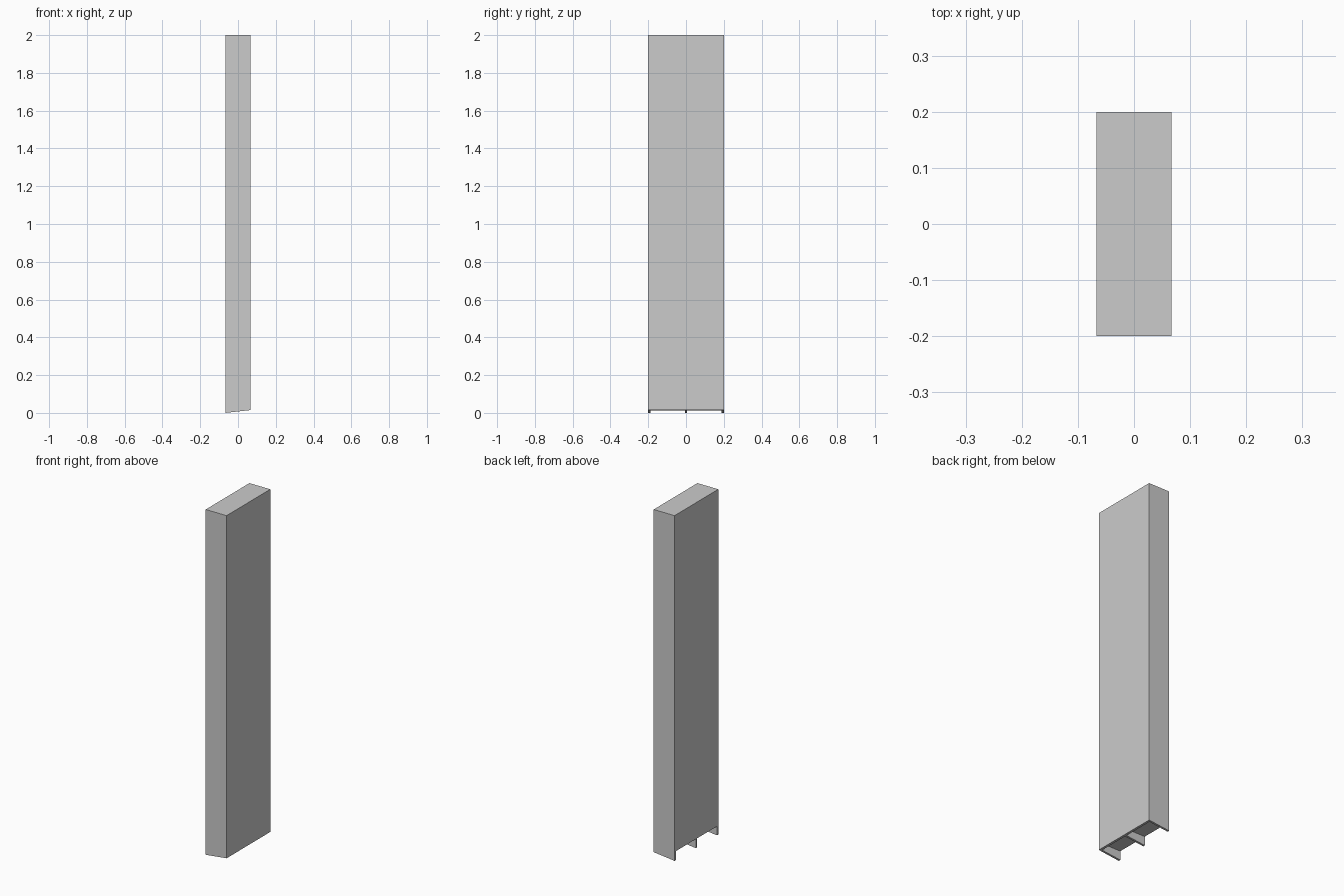
import bpy, bmesh

if "Cube" in bpy.data.objects:
    bpy.data.objects.remove(bpy.data.objects["Cube"])

HX, HY, TOP = 0.0667, 0.2, 2.0   # half width, half depth, height
LIP = 0.015                      # bottom of the +x wall
FLOOR = 0.052                    # underside of the body between the ribs
T = 0.012                        # rib and wall thickness


def prism(name, profile, y0, y1):
    """Extrude an (x, z) profile along y."""
    bm = bmesh.new()
    face = bm.faces.new([bm.verts.new((x, y0, z)) for x, z in profile])
    ext = bmesh.ops.extrude_face_region(bm, geom=[face])
    verts = [v for v in ext["geom"] if isinstance(v, bmesh.types.BMVert)]
    bmesh.ops.translate(bm, vec=(0, y1 - y0, 0), verts=verts)
    bmesh.ops.recalc_face_normals(bm, faces=bm.faces)
    mesh = bpy.data.meshes.new(name)
    bm.to_mesh(mesh)
    bm.free()
    obj = bpy.data.objects.new(name, mesh)
    bpy.context.collection.objects.link(obj)
    return obj


# Tall panel body with a gently sloping underside
body = prism("tall_panel", [(-HX, 0), (HX, LIP), (HX, TOP), (-HX, TOP)], -HY, HY)

# Two recesses under the body leave three ribs and the thin +x wall
for name, y0, y1 in (("recess_front", -HY + T, -T / 2), ("recess_back", T / 2, HY - T)):
    cutter = prism(name, [(-HX - 0.1, -0.1), (HX - T, -0.1),
                          (HX - T, FLOOR), (-HX - 0.1, FLOOR)], y0, y1)
    cutter.hide_render = True
    cutter.hide_set(True)
    mod = body.modifiers.new(name, "BOOLEAN")
    mod.operation = "DIFFERENCE"
    mod.solver = "EXACT"
    mod.object = cutter
